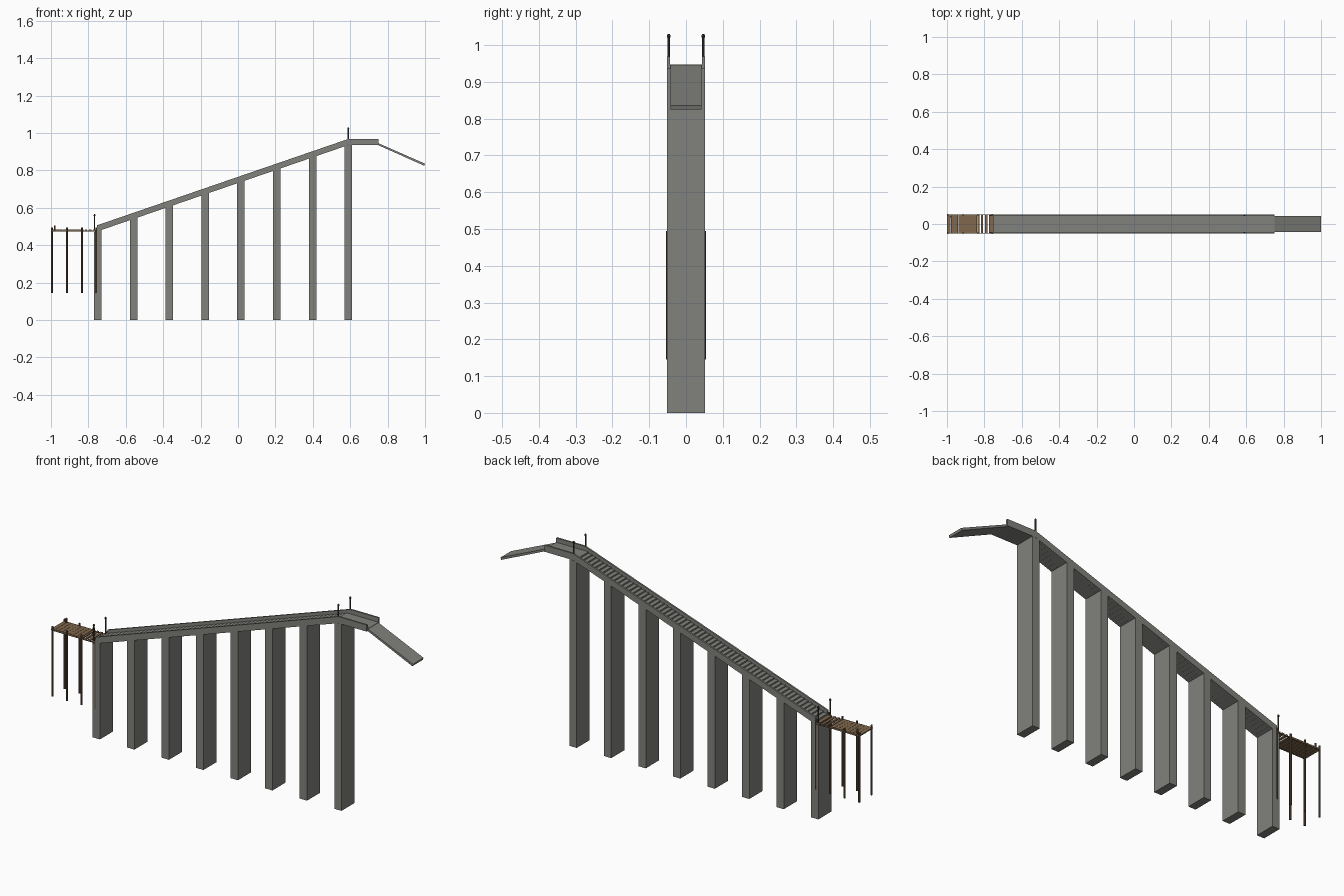
import bpy, bmesh, math
from mathutils import Vector

if "Cube" in bpy.data.objects:
    bpy.data.objects.remove(bpy.data.objects["Cube"])


def material(name, rgb):
    m = bpy.data.materials.new(name)
    m.diffuse_color = (*rgb, 1)
    m.use_nodes = True
    m.node_tree.nodes["Principled BSDF"].inputs["Base Color"].default_value = m.diffuse_color
    return m


STONE = material("grey stone", (0.22, 0.22, 0.205))
PLANK = material("plank brown", (0.22, 0.14, 0.075))
POLE = material("dark timber", (0.13, 0.085, 0.05))
IRON = material("dark iron", (0.06, 0.05, 0.042))


def finish(name, bm, mat):
    bmesh.ops.recalc_face_normals(bm, faces=bm.faces)
    me = bpy.data.meshes.new(name)
    bm.to_mesh(me)
    bm.free()
    me.materials.append(mat)
    ob = bpy.data.objects.new(name, me)
    bpy.context.collection.objects.link(ob)
    return ob


def extrude_y(name, profile, y0, y1, mat):
    """Extrude an (x, z) outline from y0 to y1."""
    bm = bmesh.new()
    face = bm.faces.new([bm.verts.new((x, y0, z)) for x, z in profile])
    ext = bmesh.ops.extrude_face_region(bm, geom=[face])
    verts = [v for v in ext["geom"] if isinstance(v, bmesh.types.BMVert)]
    bmesh.ops.translate(bm, verts=verts, vec=(0, y1 - y0, 0))
    return finish(name, bm, mat)


def box(name, x0, x1, y0, y1, z0, z1, mat):
    return extrude_y(name, [(x0, z0), (x1, z0), (x1, z1), (x0, z1)], y0, y1, mat)


def pole(name, x, y, z0, z1, r, mat, sides=8, knob=0):
    bm = bmesh.new()
    res = bmesh.ops.create_cone(bm, cap_ends=True, segments=sides, radius1=r,
                                radius2=r, depth=z1 - z0)
    bmesh.ops.translate(bm, verts=res["verts"], vec=(x, y, (z0 + z1) / 2))
    if knob:
        res = bmesh.ops.create_icosphere(bm, subdivisions=1, radius=knob)
        bmesh.ops.translate(bm, verts=res["verts"], vec=(x, y, z1 - knob))
    return finish(name, bm, mat)


# Main line of the ramp: foot, crest and end of the landing (underside)
X0, X1, X2 = -0.755, 0.592, 0.75
Z0, Z1 = 0.473, 0.936
W, INNER = 0.0515, 0.043
SLOPE = (Z1 - Z0) / (X1 - X0)


def under(x):
    return Z0 + SLOPE * (x - X0)


# Supporting piers, tops cut to follow the ramp
for i in range(8):
    cx = -0.75 + i * 1.34 / 7
    a, b = cx - 0.02, cx + 0.02
    extrude_y(f"pier_{i + 1}", [(a, 0), (b, 0), (b, min(under(b), Z1) + 0.002),
                                (a, min(under(a), Z1) + 0.002)], -W, W, STONE)

# Deck slab
T = 0.011
extrude_y("ramp_slab", [(X0, Z0), (X1, Z1), (X2, Z1), (X2, Z1 + T),
                        (X1, Z1 + T), (X0, Z0 + T)], -W, W, STONE)

# Stair flight between the parapets
N = 64
run, rise = (X1 - X0) / N, (Z1 - Z0) / N
for i in range(N):
    x = X0 + i * run
    z = Z0 + T + i * rise
    box(f"step_{i + 1}", x, x + run, -INNER, INNER, z - 0.004, z + rise, STONE)

# Parapets on both sides
for s, side in ((-1, "front"), (1, "back")):
    ys = sorted((s * INNER, s * W))
    extrude_y(f"parapet_{side}", [(X0, Z0 + T), (X1, Z1 + T), (X2, Z1 + T),
                                  (X2, 0.969), (X1, 0.969), (X0, 0.506)],
              ys[0], ys[1], STONE)

# Sloping chute beyond the landing
extrude_y("chute", [(0.747, 0.936), (0.747, 0.947), (1.0, 0.836), (0.996, 0.825)],
          -INNER + 0.001, INNER - 0.001, STONE)

# Jetty planks: solid at the outer end, spaced near the stair
for i in range(8):
    x = -1 + i * 0.0203
    box(f"plank_{i + 1}", x, x + 0.0193, -W, W, 0.477, 0.483, PLANK)
for i, (x, w) in enumerate(((-0.836, 0.010), (-0.817, 0.010),
                            (-0.797, 0.013), (-0.775, 0.020))):
    box(f"loose_plank_{i + 1}", x, x + w, -W, W, 0.477, 0.483, PLANK)

# Jetty piles, stringers and lamp posts, mirrored front and back
for s, side in ((-1, "front"), (1, "back")):
    y = s * 0.049
    for i, x in enumerate((-0.995, -0.914, -0.834, -0.757)):
        pole(f"pile_{side}_{i + 1}", x, y, 0.145, 0.495, 0.005, POLE)
    box(f"stringer_{side}", -0.998, -0.755, y - 0.002, y + 0.002, 0.474, 0.479, POLE)
    pole(f"lower_post_{side}", -0.767, s * 0.047, 0.474, 0.566, 0.0035, IRON, knob=0.006)
    pole(f"upper_post_{side}", 0.59, s * 0.047, 0.94, 1.03, 0.0035, IRON, knob=0.006)

# Mooring bollard on the outer end
pole("bollard", -0.98, 0.04, 0.48, 0.506, 0.005, POLE)
